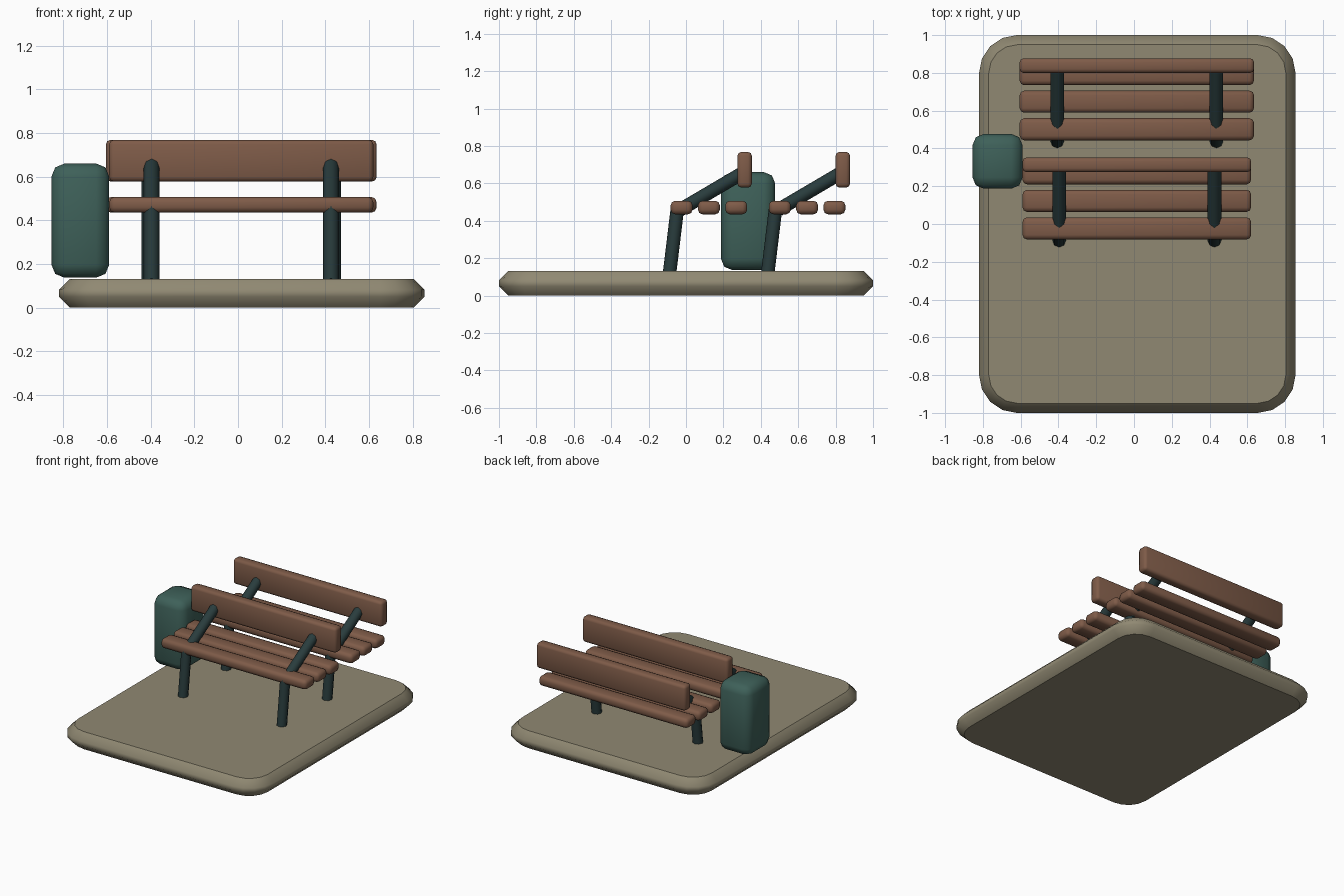
import bpy, bmesh, math
from mathutils import Vector

cube = bpy.data.objects.get("Cube")
if cube:
    bpy.data.objects.remove(cube, do_unlink=True)


def material(name, rgb):
    m = bpy.data.materials.new(name)
    m.use_nodes = True
    m.diffuse_color = (*rgb, 1)
    m.node_tree.nodes["Principled BSDF"].inputs["Base Color"].default_value = (*rgb, 1)
    return m


STONE = material("warm stone", (0.28, 0.25, 0.17))
WOOD = material("brown wood", (0.21, 0.105, 0.065))
METAL = material("dark metal", (0.022, 0.045, 0.046))
GREEN = material("bin green", (0.048, 0.118, 0.1))


def finish(name, bm, mat, smooth_angle=None):
    mesh = bpy.data.meshes.new(name)
    bmesh.ops.recalc_face_normals(bm, faces=bm.faces)
    bm.to_mesh(mesh)
    bm.free()
    mesh.materials.append(mat)
    ob = bpy.data.objects.new(name, mesh)
    bpy.context.collection.objects.link(ob)
    if smooth_angle:
        bpy.ops.object.select_all(action='DESELECT')
        ob.select_set(True)
        bpy.context.view_layer.objects.active = ob
        bpy.ops.object.shade_smooth_by_angle(angle=math.radians(smooth_angle))
    return ob


def box(low, high):
    bm = bmesh.new()
    bmesh.ops.create_cube(bm, size=1)
    low, high = Vector(low), Vector(high)
    bmesh.ops.scale(bm, vec=high - low, verts=bm.verts)
    bmesh.ops.translate(bm, vec=(low + high) / 2, verts=bm.verts)
    return bm


def rounded_box(name, low, high, radius, mat):
    bm = box(low, high)
    bmesh.ops.bevel(bm, geom=bm.edges[:], offset=radius, segments=2,
                    profile=0.5, affect='EDGES')
    return finish(name, bm, mat, 50)


def tube(name, start, end, radius, mat):
    start, end = Vector(start), Vector(end)
    bm = bmesh.new()
    bmesh.ops.create_cone(bm, cap_ends=True, segments=8, radius1=radius,
                          radius2=radius, depth=(end - start).length)
    # Turn the flats, not the corners, to face sideways and forward
    bmesh.ops.rotate(bm, verts=bm.verts, matrix=Vector((0, 0, 1)).rotation_difference(
        end - start).to_matrix())
    bmesh.ops.translate(bm, vec=(start + end) / 2, verts=bm.verts)
    return finish(name, bm, mat, 50)


# Ground slab: rounded corners, chamfered rims
bm = box((-0.82, -1, 0), (0.855, 1, 0.132))
uprights = [e for e in bm.edges if abs(e.verts[0].co.z - e.verts[1].co.z) > 0.1]
bmesh.ops.bevel(bm, geom=uprights, offset=0.2, segments=4, profile=0.5, affect='EDGES')
rims = [e for e in bm.edges if abs(e.verts[0].co.z - e.verts[1].co.z) < 0.01]
bmesh.ops.bevel(bm, geom=rims, offset=0.05, segments=1, affect='EDGES')
for f in bm.faces:
    f.smooth = True
for e in bm.edges:
    e.smooth = not any(abs(f.normal.z) > 0.99 for f in e.link_faces)
finish("ground_slab", bm, STONE)

# Litter bin
rounded_box("litter_bin", (-0.855, 0.187, 0.137), (-0.59, 0.477, 0.66), 0.06, GREEN)


# Benches
def bench(prefix, y, stretch):
    mid = 0.015
    half = 0.605 * stretch
    x0, x1 = mid - half, mid + half
    for i in range(3):
        front = y - 0.082 + 0.146 * i
        rounded_box(f"{prefix}_seat_slat_{i + 1}", (x0, front, 0.435),
                    (x1, front + 0.117, 0.507), 0.024, WOOD)
    rounded_box(f"{prefix}_backrest", (x0, y + 0.275, 0.578),
                (x1, y + 0.352, 0.768), 0.02, WOOD)
    for side, word in ((-1, "right"), (1, "left")):
        x = mid + side * 0.411 * stretch
        tube(f"{prefix}_{word}_leg", (x, y - 0.087, 0.128),
             (x, y - 0.045, 0.475), 0.036, METAL)
        tube(f"{prefix}_{word}_back_support", (x, y - 0.03, 0.46),
             (x, y + 0.31, 0.66), 0.036, METAL)


bench("front_bench", 0, 1)
bench("rear_bench", 0.525, 1.025)
